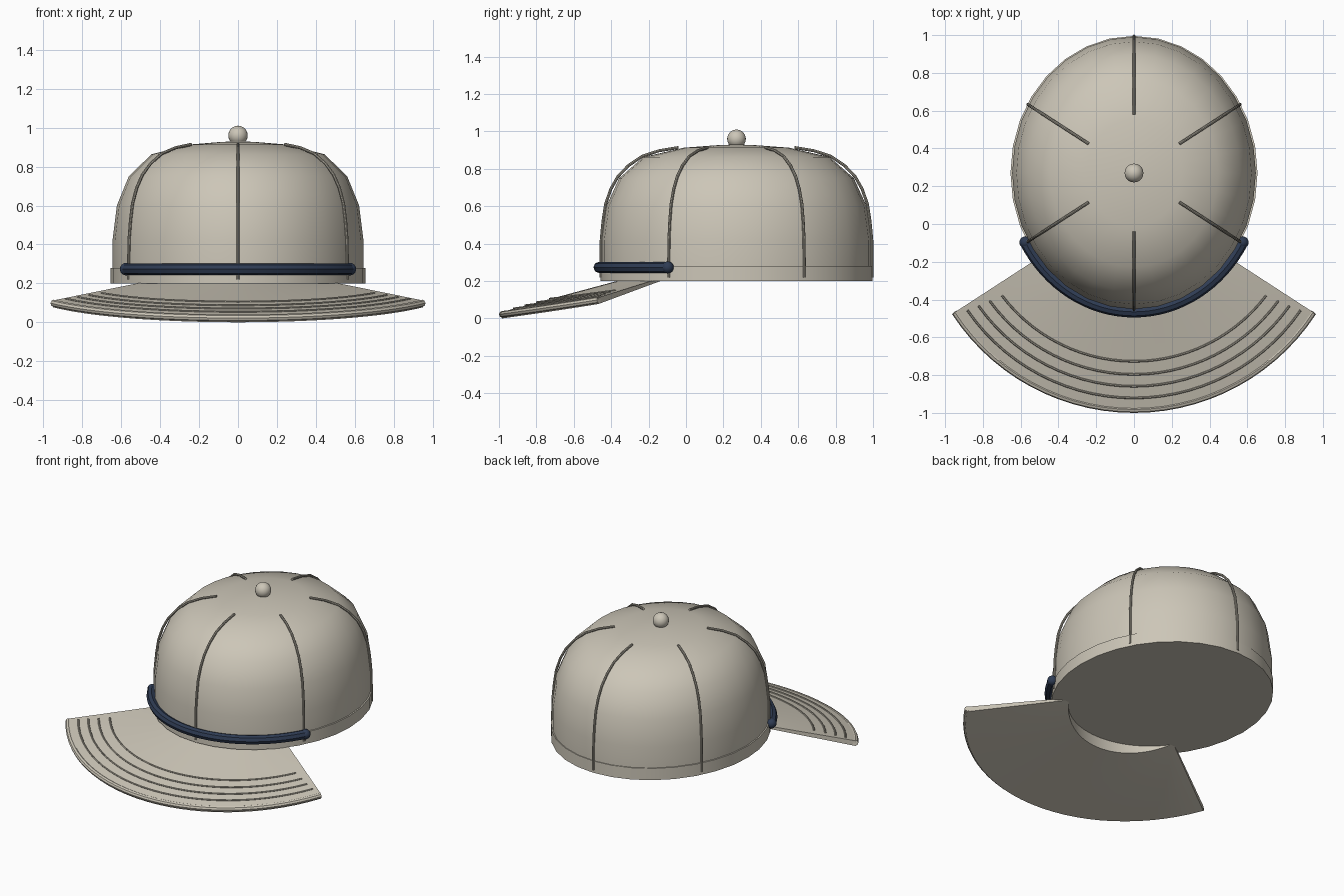
import bpy, bmesh, math
from mathutils import Vector

if "Cube" in bpy.data.objects:
    bpy.data.objects.remove(bpy.data.objects["Cube"])


def material(name, rgb):
    m = bpy.data.materials.new(name)
    m.use_nodes = True
    m.diffuse_color = (*rgb, 1)
    m.node_tree.nodes["Principled BSDF"].inputs["Base Color"].default_value = (*rgb, 1)
    return m


CLOTH = material("stone cloth", (0.605, 0.565, 0.477))
THREAD = material("grey thread", (0.39, 0.365, 0.305))
NAVY = material("navy rope", (0.028, 0.045, 0.088))

CY = 0.27            # crown centre
BY = 0.149           # centre of the brim arcs
SPREAD = math.radians(57)


def finish(bm, name, mat, angle=40):
    bmesh.ops.recalc_face_normals(bm, faces=bm.faces)
    me = bpy.data.meshes.new(name)
    bm.to_mesh(me)
    bm.free()
    ob = bpy.data.objects.new(name, me)
    bpy.context.collection.objects.link(ob)
    me.materials.append(mat)
    bpy.ops.object.select_all(action='DESELECT')
    ob.select_set(True)
    bpy.context.view_layer.objects.active = ob
    bpy.ops.object.shade_smooth_by_angle(angle=math.radians(angle))
    return ob


def bridge(bm, a, b, closed=True):
    n = len(a)
    for i in range(n if closed else n - 1):
        j = (i + 1) % n
        bm.faces.new((a[i], a[j], b[j], b[i]))


def lathe(name, profile, rx, ry, mat, seg=32):
    """Elliptical turned shape, capped at both ends."""
    bm = bmesh.new()
    rings = []
    for f, z in profile:
        rings.append([bm.verts.new((rx * f * math.cos(t), CY + ry * f * math.sin(t), z))
                      for t in (2 * math.pi * i / seg for i in range(seg))])
    for a, b in zip(rings, rings[1:]):
        bridge(bm, a, b)
    bm.faces.new(rings[0])
    bm.faces.new(rings[-1])
    return finish(bm, name, mat)


def tube(name, path, radius, mat, sides=8):
    """Faceted cord along a path, closed at both ends."""
    bm = bmesh.new()
    pts = [Vector(p) for p in path]
    rings = []
    for i, p in enumerate(pts):
        d = (pts[min(i + 1, len(pts) - 1)] - pts[max(i - 1, 0)]).normalized()
        up = Vector((0, 0, 1)) if abs(d.z) < 0.9 else Vector((p.x, p.y - CY, 0))
        u = d.cross(up).normalized()
        v = u.cross(d)
        rings.append([bm.verts.new(p + radius * (u * math.cos(t) + v * math.sin(t)))
                      for t in (2 * math.pi * k / sides for k in range(sides))])
    for a, b in zip(rings, rings[1:]):
        bridge(bm, a, b)
    bm.faces.new(rings[0])
    bm.faces.new(rings[-1])
    return finish(bm, name, mat)


def ball(name, pos, radius, mat):
    bm = bmesh.new()
    bmesh.ops.create_uvsphere(bm, u_segments=20, v_segments=12, radius=radius)
    bmesh.ops.translate(bm, verts=bm.verts, vec=pos)
    return finish(bm, name, mat)


# Crown, sweatband and top button
dome = [(1, 0.21), (1, 0.28), (1, 0.42), (0.965, 0.6), (0.87, 0.75),
        (0.69, 0.863), (0.39, 0.913), (0.15, 0.926), (0.02, 0.93)]
lathe("crown", dome, 0.645, 0.721, CLOTH)
lathe("band", [(1, 0.2), (1, 0.28)], 0.654, 0.726, CLOTH)
ball("button", (0, CY, 0.96), 0.05, CLOTH)

# Six panel seams over the dome
seam = [(1.006, 0.22), (1.006, 0.3), (1.003, 0.42), (0.99, 0.52), (0.971, 0.61), (0.933, 0.69),
        (0.88, 0.758), (0.802, 0.817), (0.7, 0.867), (0.573, 0.897), (0.43, 0.914)]
for k in range(6):
    t = math.radians(30 + 60 * k)
    tube(f"panel_seam_{k + 1}",
         [(0.645 * f * math.cos(t), CY + 0.721 * f * math.sin(t), z) for f, z in seam],
         0.008, THREAD)

# Rope across the front with a knob at each end
rope = []
for i in range(33):
    t = math.radians(210 + 120 * i / 32)
    rope.append((0.664 * math.cos(t), CY + 0.735 * math.sin(t), 0.273))
tube("front_rope", rope, 0.03, NAVY)
for side, p in (("right", rope[0]), ("left", rope[-1])):
    ball(f"rope_knob_{side}", p, 0.032, NAVY)


# Brim: a fan that slopes down to the front and lifts at the sides,
# thicker where its middle meets the crown
R_IN, R_OUT = 0.5, 1.134


def brim_point(r, a, drop=0.0):
    s = (r - R_IN) / (R_OUT - R_IN)
    lift = (a / SPREAD) ** 2
    z = 0.205 - 0.17 * s + lift * (0.015 + 0.062 * s)
    return (r * math.sin(a), BY - r * math.cos(a), z - drop)


def arc(r, half, drop=0.0, n=28):
    return [brim_point(r, half * (2 * i / n - 1), drop) for i in range(n + 1)]


def underside(r, n=28):
    s = (r - R_IN) / (R_OUT - R_IN)
    return [brim_point(r, SPREAD * w, 0.035 * s + (1 - s) * (0.015 + 0.065 * (1 - w * w)))
            for w in (2 * i / n - 1 for i in range(n + 1))]


bm = bmesh.new()
steps = [R_IN + (R_OUT - R_IN) * i / 6 for i in range(7)]
top = [[bm.verts.new(p) for p in arc(r, SPREAD)] for r in steps]
low = [[bm.verts.new(p) for p in underside(r)] for r in steps]
for sheet in (top, low):
    for a, b in zip(sheet, sheet[1:]):
        bridge(bm, a, b, False)
for i in (0, -1):
    bridge(bm, top[i], low[i], False)
    bridge(bm, [row[i] for row in top], [row[i] for row in low], False)
finish(bm, "brim", CLOTH)

# Piping round the outer edge and four rows of stitching
tube("brim_piping", arc(R_OUT - 0.003, SPREAD, 0.014), 0.018, CLOTH)
for k, (r, deg) in enumerate([(0.876, 53), (0.945, 54), (1.008, 54.7), (1.07, 55.5)]):
    tube(f"brim_stitch_{k + 1}", arc(r, math.radians(deg), -0.001), 0.006, THREAD, 6)
